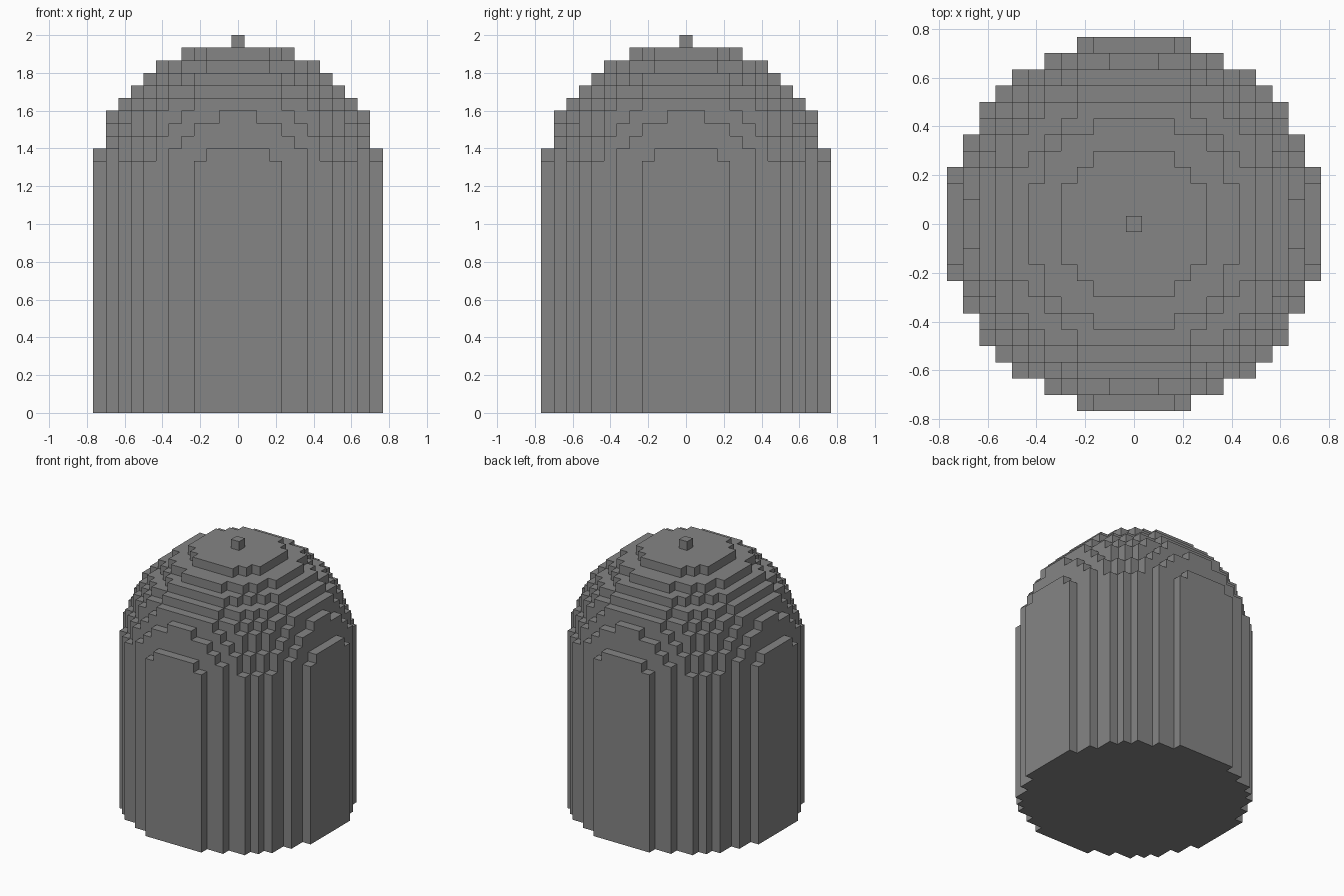
import bpy
import bmesh
from mathutils import Vector

cube = bpy.data.objects.get("Cube")
if cube:
    bpy.data.objects.remove(cube, do_unlink=True)

# Block grid: a straight round shaft capped by a half ball
LAYERS = 30
UNIT = 2 / LAYERS
RADIUS = 11.5
DOME_CENTRE = 17.5
REACH = range(-11, 12)


def inside(x, y, layer):
    rise = max(0, layer - DOME_CENTRE)
    return x * x + y * y + rise * rise <= RADIUS * RADIUS


blocks = {(x, y, k) for x in REACH for y in REACH for k in range(LAYERS)
          if inside(x, y, k)}

# Plain grey finish
grey = bpy.data.materials.new("stone_grey")
grey.use_nodes = True
colour = (0.235, 0.235, 0.235, 1)
grey.diffuse_color = colour
grey.node_tree.nodes["Principled BSDF"].inputs["Base Color"].default_value = colour

# Skin of the blocks: one quad wherever a block meets open air
bm = bmesh.new()
corners = {}


def corner(point):
    key = tuple(round(2 * c) for c in point)
    if key not in corners:
        corners[key] = bm.verts.new((point + Vector((0, 0, 0.5))) * UNIT)
    return corners[key]


axes = [Vector((1, 0, 0)), Vector((0, 1, 0)), Vector((0, 0, 1))]
for block in blocks:
    for i, axis in enumerate(axes):
        u, v = axes[(i + 1) % 3], axes[(i + 2) % 3]
        for sign in (-1, 1):
            normal = axis * sign
            neighbour = tuple(int(b + n) for b, n in zip(block, normal))
            if neighbour in blocks:
                continue
            centre = Vector(block) + normal / 2
            side = u * sign
            ring = [-side - v, side - v, side + v, -side + v]
            bm.faces.new([corner(centre + offset / 2) for offset in ring])

mesh = bpy.data.meshes.new("domed_tower")
bm.to_mesh(mesh)
bm.free()
mesh.materials.append(grey)
tower = bpy.data.objects.new("domed_tower", mesh)
bpy.context.collection.objects.link(tower)
